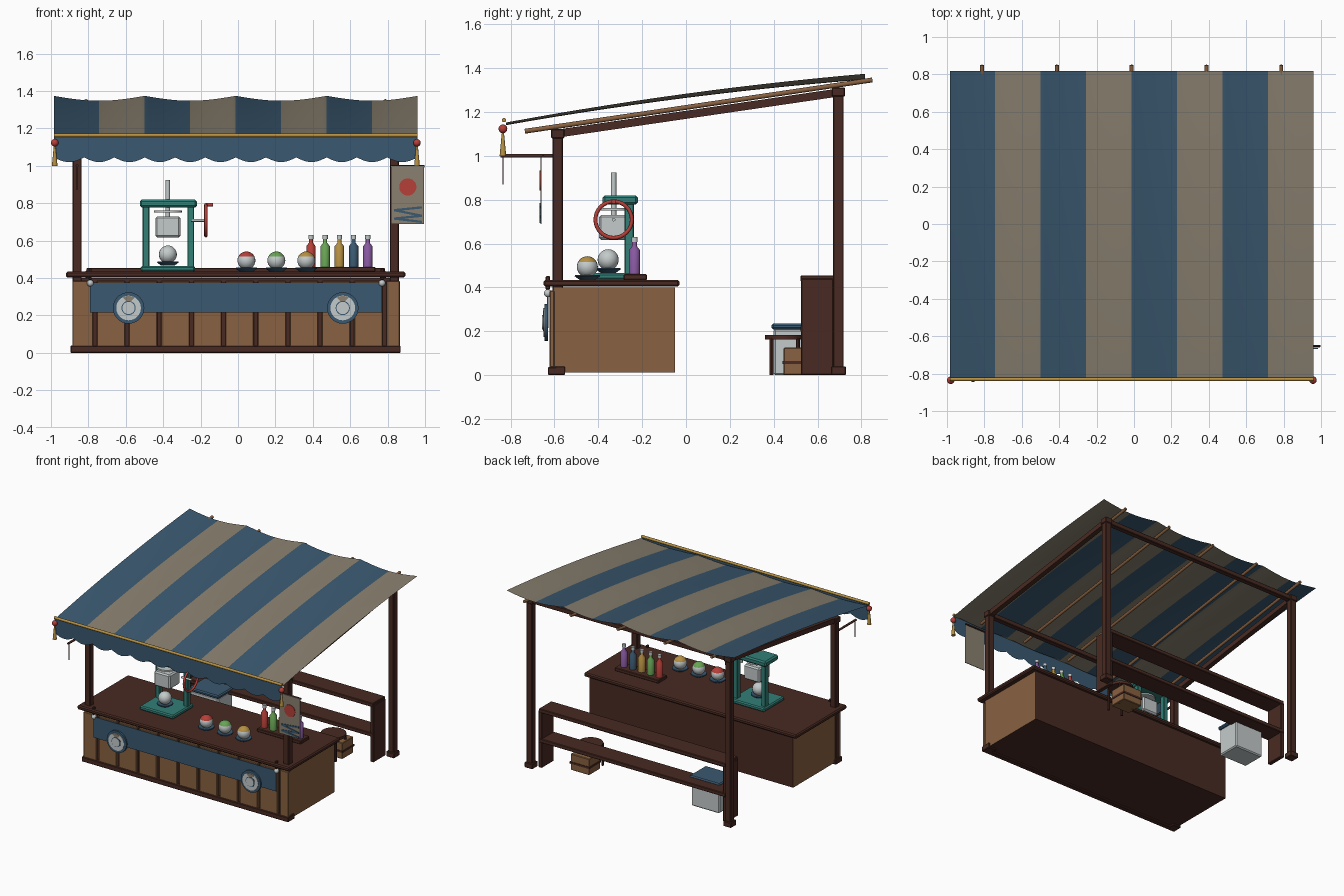
import bpy, bmesh, math
from mathutils import Vector, Matrix

if "Cube" in bpy.data.objects:
    bpy.data.objects.remove(bpy.data.objects["Cube"])

CX = -0.0125  # stall centre line in x


def material(name, r, g, b):
    m = bpy.data.materials.new(name)
    m.diffuse_color = (r, g, b, 1)
    m.use_nodes = True
    m.node_tree.nodes["Principled BSDF"].inputs["Base Color"].default_value = m.diffuse_color
    return m


BLUE = material("blue cloth", 0.042, 0.098, 0.16)
CREAM = material("cream cloth", 0.25, 0.215, 0.16)
DARK = material("dark wood", 0.066, 0.023, 0.016)
WOOD = material("light wood", 0.25, 0.12, 0.052)
TEAL = material("teal metal", 0.032, 0.21, 0.18)
WHITE = material("pale grey", 0.55, 0.59, 0.59)
RED = material("red", 0.47, 0.05, 0.04)
GOLD = material("gold", 0.47, 0.28, 0.055)
GREEN = material("green", 0.14, 0.37, 0.09)
PURPLE = material("purple", 0.25, 0.1, 0.36)


def finish(name, bm, mats, smooth=False):
    bmesh.ops.recalc_face_normals(bm, faces=bm.faces)
    me = bpy.data.meshes.new(name)
    bm.to_mesh(me)
    bm.free()
    for m in mats if isinstance(mats, (list, tuple)) else [mats]:
        me.materials.append(m)
    if smooth:
        me.shade_smooth()
        me.set_sharp_from_angle(angle=math.radians(40))
    ob = bpy.data.objects.new(name, me)
    bpy.context.scene.collection.objects.link(ob)
    return ob


def box(name, x, y, z, mat, bevel=0.004):
    bm = bmesh.new()
    bmesh.ops.create_cube(bm, size=1)
    for v in bm.verts:
        v.co = [a + (b - a) * (c + 0.5) for (a, b), c in zip((x, y, z), v.co)]
    if bevel:
        bmesh.ops.bevel(bm, geom=bm.edges[:], offset=bevel, segments=1, affect='EDGES')
    return finish(name, bm, mat)


def rod(name, p, q, r, mat, r2=None, n=16):
    p, q = Vector(p), Vector(q)
    bm = bmesh.new()
    bmesh.ops.create_cone(bm, cap_ends=True, segments=n, radius1=r,
                          radius2=r if r2 is None else r2, depth=(q - p).length)
    rot = (q - p).to_track_quat('Z', 'Y').to_matrix().to_4x4()
    bm.transform(Matrix.Translation((p + q) / 2) @ rot)
    return finish(name, bm, mat, n > 6)


def ball(name, c, r, mat):
    bm = bmesh.new()
    bmesh.ops.create_uvsphere(bm, u_segments=20, v_segments=12, radius=r)
    bm.transform(Matrix.Translation(c))
    return finish(name, bm, mat, True)


def lathe(name, c, profile, mats, pick=lambda z: 0, n=20):
    bm = bmesh.new()
    vs = [bm.verts.new((c[0] + r, c[1], c[2] + z)) for r, z in profile]
    es = [bm.edges.new(e) for e in zip(vs, vs[1:])]
    bmesh.ops.spin(bm, geom=vs + es, cent=c, axis=(0, 0, 1), angle=2 * math.pi, steps=n)
    bmesh.ops.remove_doubles(bm, verts=bm.verts[:], dist=0.0005)
    for f in bm.faces:
        f.material_index = pick(f.calc_center_median().z - c[2])
    return finish(name, bm, mats, True)


def sheet(name, nx, ny, fn, mats, pick=lambda c: 0):
    bm = bmesh.new()
    g = [[bm.verts.new(fn(i / nx, j / ny)) for j in range(ny + 1)] for i in range(nx + 1)]
    for i in range(nx):
        for j in range(ny):
            f = bm.faces.new((g[i][j], g[i + 1][j], g[i + 1][j + 1], g[i][j + 1]))
            f.material_index = pick((i + 0.5) / nx)
    return finish(name, bm, mats, True)


def plate(name, pts, y, t, mat):  # flat outline in xz, extruded forward
    bm = bmesh.new()
    f = bm.faces.new([bm.verts.new((x, y, z)) for x, z in pts])
    ext = bmesh.ops.extrude_face_region(bm, geom=[f])
    for v in ext['geom']:
        if isinstance(v, bmesh.types.BMVert):
            v.co.y -= t
    return finish(name, bm, mat)


# Posts, feet, caps and roof frame
for side, s in (("left", -1), ("right", 1)):
    x = CX + s * 0.848
    for end, y, top in (("front", -0.585, 1.1), ("back", 0.695, 1.29)):
        for part, h, a, b in (("post", 0.024, 0, top), ("post_foot", 0.034, 0, 0.04),
                              ("post_cap", 0.03, top - 0.02, top + 0.022)):
            box(f"{end}_{side}_{part}", (x - h, x + h), (y - h, y + h), (a, b), DARK)
    beam = box(f"{side}_side_beam", (x - 0.018, x + 0.018), (-0.585, 0.695), (1.083, 1.12), DARK, 0)
    for v in beam.data.vertices:
        if v.co.y > 0:
            v.co.z += 0.187
for end, y, z in (("front", -0.585, 1.1), ("back", 0.695, 1.29)):
    box(f"{end}_beam", (CX - 0.848, CX + 0.848), (y - 0.02, y + 0.02), (z - 0.018, z + 0.018), DARK)
for i in range(5):
    x = CX + (i - 2) * 0.4
    rod(f"rafter_{i}", (x, -0.735, 1.112), (x, 0.85, 1.346), 0.011, WOOD, n=10)

# Striped sagging canopy, scalloped valance, front rod with tassels
X0, W = -0.985, 1.945


def canopy(u, t):
    sag = (0.012 + 0.014 * t) * abs(math.sin(4 * math.pi * u))
    return X0 + W * u, -0.82 + 1.637 * t, 1.152 + 0.222 * t + 0.08 * t * (1 - t) - sag


sheet("canopy", 96, 14, canopy, [BLUE, CREAM], lambda u: int(u * 8) % 2)
sheet("valance", 120, 1, lambda u, v: (X0 + W * u, -0.83, 1.16 * v + (1 - v) * (
    1.045 - 0.025 * abs(math.sin(12 * math.pi * u)))), BLUE)
rod("canopy_front_rod", (X0, -0.83, 1.163), (X0 + W, -0.83, 1.163), 0.01, GOLD)
for s, x in (("left", -0.98), ("right", 0.957)):
    ball(f"{s}_tassel_bead", (x, -0.835, 1.123), 0.02, RED)
    rod(f"{s}_tassel", (x, -0.835, 1.0), (x, -0.835, 1.105), 0.015, GOLD, 0.005)

# Counter body, planked front, top
body = box("counter_body", (-0.88, 0.86), (-0.605, -0.05), (0.012, 0.4), [DARK, WOOD], 0)
for f in body.data.polygons:
    f.material_index = int(abs(f.normal.x) > 0.9)
cuts = [-0.895] + [-0.765 + 0.172 * i for i in range(10)] + [0.875]
for i, (a, b) in enumerate(zip(cuts, cuts[1:])):
    box(f"front_plank_{i}", (a + 0.01, b - 0.01), (-0.622, -0.6), (0.03, 0.385), WOOD)
box("counter_plinth", (-0.895, 0.87), (-0.63, -0.59), (0, 0.037), DARK)
box("counter_top", (-0.92, 0.895), (-0.65, -0.03), (0.403, 0.434), DARK, 0.008)

# Banner with corner knobs and round emblems
box("banner", (-0.79, 0.77), (-0.634, -0.628), (0.215, 0.375), BLUE, 0)
for s, x in (("left", -0.79), ("right", 0.77)):
    ball(f"{s}_banner_knob", (x, -0.63, 0.373), 0.018, WHITE)
    box(f"{s}_banner_peg", (x - 0.008, x + 0.008), (-0.64, -0.62), (0.39, 0.452), DARK)
for s, x in (("left", -0.585), ("right", 0.56)):
    z = 0.24
    for part, r, y, m in (("rim", 0.084, -0.646, BLUE), ("disc", 0.066, -0.65, WHITE),
                          ("ring", 0.038, -0.652, BLUE), ("hub", 0.033, -0.656, WHITE)):
        rod(f"{s}_emblem_{part}", (x, -0.63, z), (x, y, z), r, m, n=28)
    arc = [math.radians(60 + 12 * k) for k in range(6)]
    plate(f"{s}_emblem_wedge", [(x + 0.064 * math.cos(a), z + 0.064 * math.sin(a)) for a in arc]
          + [(x - 0.012, z + 0.036), (x + 0.012, z + 0.036)], -0.65, 0.002, CREAM)

# Hanging sign on the right, bracket arm on the left
box("sign_board", (0.818, 0.995), (-0.664, -0.66), (0.69, 1.0), CREAM, 0)
rod("sign_batten", (0.815, -0.652, 0.998), (0.997, -0.652, 0.998), 0.006, DARK, n=8)
rod("sign_disc", (0.908, -0.664, 0.887), (0.908, -0.668, 0.887), 0.046, RED, n=28)
zig = [(0.985, 0.778), (0.835, 0.763), (0.985, 0.733), (0.835, 0.718), (0.985, 0.7)]
for i, ((a, b), (c, d)) in enumerate(zip(zig, zig[1:])):
    h = 0.006
    plate(f"sign_stroke_{i}", [(a, b - h), (c, d - h), (c, d + h), (a, b + h)], -0.664, 0.004, BLUE)
rod("bracket_arm", (-0.86, -0.59, 1.0), (-0.86, -0.845, 1.0), 0.008, DARK, n=10)
rod("bracket_cord", (-0.86, -0.835, 0.87), (-0.86, -0.835, 1.0), 0.003, DARK, n=6)

# Ice shaver
box("shaver_base", (-0.52, -0.23), (-0.46, -0.21), (0.434, 0.465), TEAL, 0.008)
box("shaver_head", (-0.525, -0.22), (-0.38, -0.22), (0.777, 0.82), TEAL, 0.01)
for s, x in (("left", -0.492), ("right", -0.253)):
    box(f"shaver_{s}_column", (x - 0.018, x + 0.018), (-0.28, -0.238), (0.46, 0.785), TEAL)
rod("shaver_spindle", (-0.375, -0.33, 0.72), (-0.375, -0.33, 0.925), 0.012, WHITE)
rod("shaver_press_plate", (-0.375, -0.33, 0.75), (-0.375, -0.33, 0.762), 0.075, WHITE, n=24)
box("ice_block", (-0.442, -0.307), (-0.397, -0.263), (0.617, 0.73), WHITE, 0.01)
rod("wheel_axle", (-0.25, -0.33, 0.709), (-0.165, -0.33, 0.709), 0.008, WHITE)
ring = bpy.ops.mesh.primitive_torus_add(location=(-0.172, -0.33, 0.709), rotation=(0, math.pi / 2, 0),
                                        major_radius=0.083, minor_radius=0.009,
                                        major_segments=32, minor_segments=8)
wheel = bpy.context.object
wheel.name = "crank_wheel"
wheel.data.materials.append(RED)
wheel.data.shade_smooth()
rod("crank_handle", (-0.175, -0.33, 0.792), (-0.135, -0.33, 0.792), 0.01, RED)


# Bowls of shaved ice, with a coloured cap of syrup
def bowl(name, x, y, z, syrup):
    lathe(name + "_saucer", (x, y, z), [(0, 0), (0.035, 0), (0.058, 0.017), (0.056, 0.022), (0, 0.014)], BLUE)
    prof = [(0.048 * math.sin(a), 0.06 - 0.048 * math.cos(a))
            for a in (math.pi * k / 14 for k in range(15))]
    lathe(name + "_ice", (x, y, z), prof, [WHITE, syrup], lambda h: int(h > 0.085))


bowl("shaver_bowl", -0.375, -0.355, 0.466, WHITE)
for name, x, m in (("red_ice", 0.045, RED), ("green_ice", 0.205, GREEN), ("gold_ice", 0.365, GOLD)):
    bowl(name, x, -0.45, 0.434, m)

# Syrup bottles on a tray
box("bottle_tray", (0.36, 0.735), (-0.285, -0.178), (0.434, 0.46), DARK)
for i, m in enumerate((RED, GREEN, GOLD, BLUE, PURPLE)):
    lathe(f"syrup_bottle_{i}", (0.39 + 0.076 * i, -0.235, 0.46),
          [(0, 0), (0.025, 0), (0.025, 0.11), (0.011, 0.128), (0.011, 0.148),
           (0.014, 0.148), (0.014, 0.17), (0, 0.17)], [m, WHITE], lambda h: int(h > 0.147))

# Back shelf
for s, x in (("left", -0.8), ("right", 0.775)):
    box(f"shelf_{s}_end", (x - 0.015, x + 0.015), (0.525, 0.672), (0, 0.44), DARK)
for name, z in (("upper", 0.425), ("lower", 0.195)):
    box(f"{name}_shelf", (-0.81, 0.785), (0.523, 0.675), (z, z + 0.03), DARK)

# Cool box, stool and crate behind the counter
box("cool_box", (-0.69, -0.45), (0.4, 0.58), (0, 0.21), WHITE, 0.008)
box("cool_box_lid", (-0.7, -0.44), (0.39, 0.59), (0.208, 0.235), BLUE, 0.008)
rod("stool_seat", (0.5, 0.45, 0.163), (0.5, 0.45, 0.183), 0.09, DARK, n=20)
for i in range(4):
    a = math.pi / 4 + i * math.pi / 2
    x, y = 0.5 + 0.085 * math.cos(a), 0.45 + 0.085 * math.sin(a)
    rod(f"stool_leg_{i}", (x, y, 0), (x, y, 0.17), 0.009, DARK, n=8)
box("crate", (0.42, 0.58), (0.445, 0.58), (0, 0.125), WOOD)
box("crate_band", (0.416, 0.584), (0.441, 0.584), (0.05, 0.065), DARK, 0)
